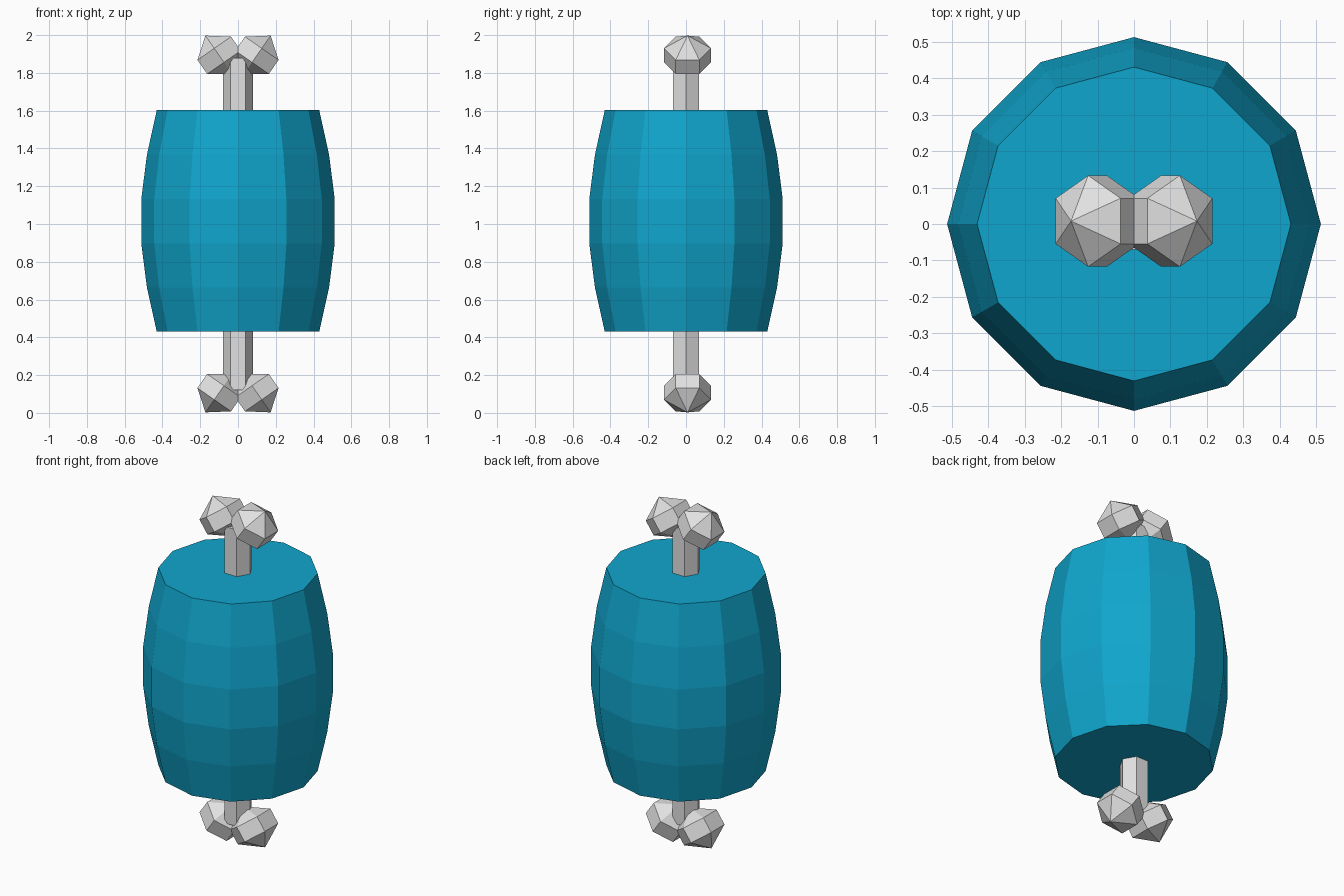
import bpy, bmesh, math
from mathutils import Vector, Matrix

cube = bpy.data.objects.get("Cube")
if cube:
    bpy.data.objects.remove(cube, do_unlink=True)


def material(name, color):
    mat = bpy.data.materials.new(name)
    mat.use_nodes = True
    mat.diffuse_color = color
    mat.node_tree.nodes["Principled BSDF"].inputs["Base Color"].default_value = color
    return mat


def lathe(name, profile, sides, mat, placement=Matrix(), turn=0.0):
    """Flat-faced solid of revolution; zero radius makes a pole, open ends are capped."""
    bm = bmesh.new()
    rings = []
    for radius, height in profile:
        count = sides if radius else 1
        rings.append([bm.verts.new((radius * math.cos(turn + math.tau * i / sides),
                                    radius * math.sin(turn + math.tau * i / sides), height))
                      for i in range(count)])
    for low, high in zip(rings, rings[1:]):
        for i in range(sides):
            j = (i + 1) % sides
            corners = [low[i % len(low)], low[j % len(low)],
                       high[j % len(high)], high[i % len(high)]]
            bm.faces.new(list(dict.fromkeys(corners)))
    for ring in (rings[0], rings[-1]):
        if len(ring) > 1:
            bm.faces.new(ring)
    bm.transform(placement)
    bmesh.ops.recalc_face_normals(bm, faces=bm.faces)
    mesh = bpy.data.meshes.new(name)
    bm.to_mesh(mesh)
    bm.free()
    mesh.materials.append(mat)
    obj = bpy.data.objects.new(name, mesh)
    bpy.context.collection.objects.link(obj)
    return obj


blue = material("teal_blue", (0.005, 0.38, 0.61, 1))
grey = material("bone_grey", (0.75, 0.75, 0.75, 1))

# Bulging twelve-sided barrel
lathe("barrel", [(0.43, 0.43), (0.482, 0.663), (0.512, 0.897),
                 (0.512, 1.133), (0.482, 1.367), (0.43, 1.603)], 12, blue)

# Hexagonal shaft running through the barrel
lathe("shaft", [(0.08, 0.12), (0.08, 1.88)], 6, grey)

# Pair of faceted knobs at each end, poles leaning outward
knob = [(0, -0.122), (0.125, -0.045), (0.125, 0.045), (0, 0.127)]
for end, height, up in (("bottom", 0.107, -1), ("top", 1.893, 1)):
    for side, sx in (("right", -1), ("left", 1)):
        axis = Vector((sx * 0.57, 0, up * 0.82))
        lean = axis.to_track_quat('Z', 'Y').to_matrix().to_4x4()
        place = Matrix.Translation((sx * 0.1, 0.008, height)) @ lean
        # Hexagon corners face front and back
        across = lean.to_3x3().inverted() @ Vector((0, 1, 0))
        lathe(f"{end}_{side}_knob", knob, 6, grey, place, math.atan2(across.y, across.x))
